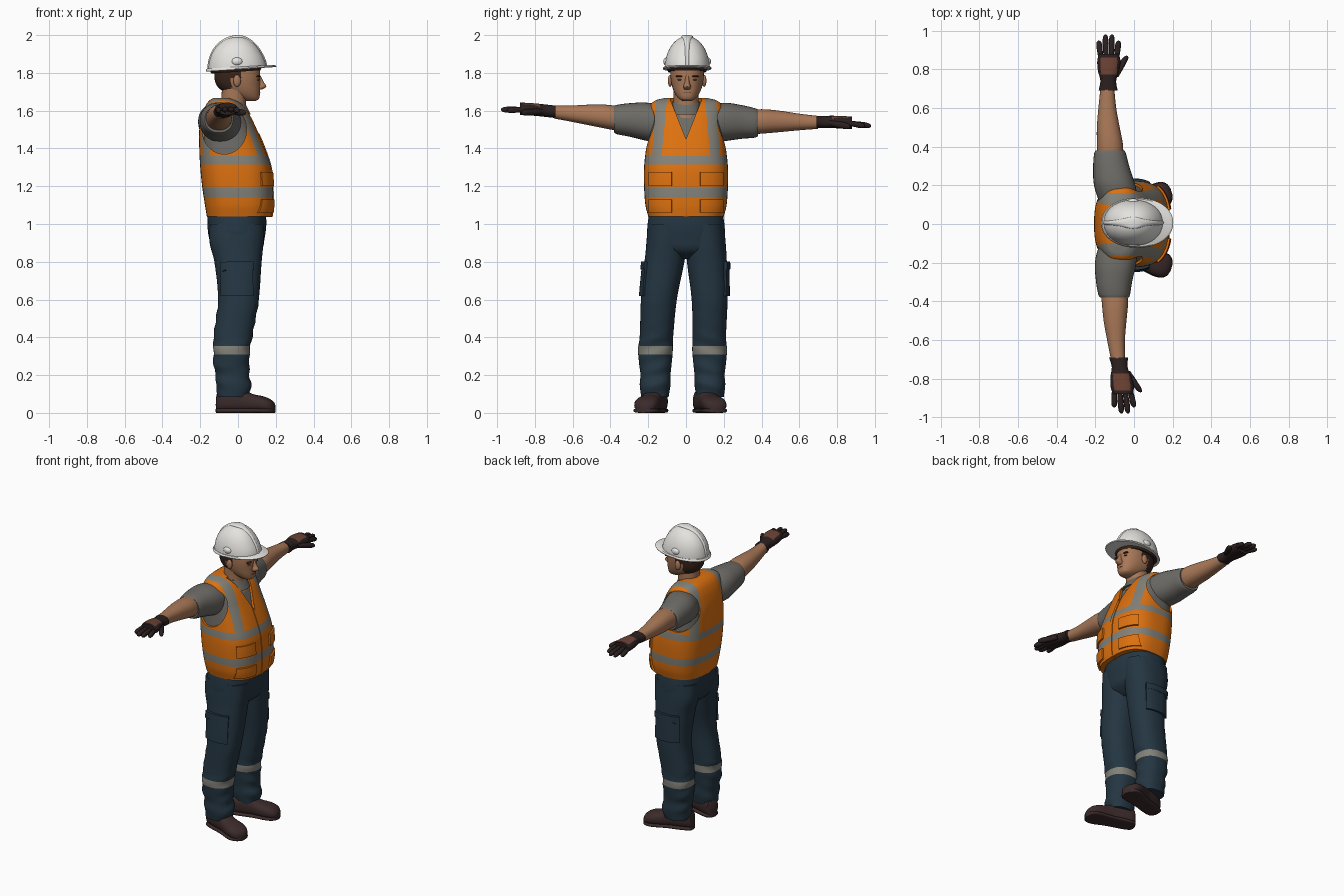
import bpy, bmesh, math
from mathutils import Vector, Matrix

if "Cube" in bpy.data.objects:
    bpy.data.objects.remove(bpy.data.objects["Cube"])


def paint(name, r, g, b):
    mat = bpy.data.materials.new(name)
    mat.diffuse_color = (r, g, b, 1)
    mat.use_nodes = True
    mat.node_tree.nodes["Principled BSDF"].inputs["Base Color"].default_value = mat.diffuse_color
    return mat


WHITE = paint("white", .78, .77, .74)
ORANGE = paint("orange", .72, .165, .005)
SHIRT = paint("shirt_grey", .15, .145, .13)
BAND = paint("reflective_grey", .225, .22, .19)
NAVY = paint("navy", .018, .037, .055)
BOOT = paint("boot_brown", .045, .024, .024)
GLOVE = paint("glove_dark", .024, .014, .014)
SKIN = paint("skin", .39, .185, .095)
HAIR = paint("hair_dark", .04, .018, .012)
PATCH = paint("patch_brown", .15, .055, .035)


def smooth_rows(secs, n):
    """Hermite-interpolate section rows; the first value is the position along the axis."""
    def slope(i, k):
        a, b = secs[max(i - 1, 0)], secs[min(i + 1, len(secs) - 1)]
        return (b[k] - a[k]) / (b[0] - a[0])
    rows = []
    for i, (p, q) in enumerate(zip(secs, secs[1:])):
        d = q[0] - p[0]
        for j in range(n):
            t = j / n
            u = 1 - t
            rows.append([p[0] + d * t] + [
                u*u*(1 + 2*t)*p[k] + t*u*u*d*slope(i, k) + t*t*(3 - 2*t)*q[k] - t*t*u*d*slope(i + 1, k)
                for k in range(1, len(p))])
    return rows + [list(secs[-1])]


def loft(axis, secs, seg=32, n=4, power=2.2):
    """Closed body through superellipse sections (t, a0, a1, b0, b1) or (t, a0, a1, half_b)."""
    bm = bmesh.new()
    rings = []
    for t, a0, a1, *b in smooth_rows(secs, n):
        b0, b1 = b if len(b) == 2 else (-b[0], b[0])
        ring = []
        for i in range(seg):
            c, s = math.cos(math.tau * i / seg), math.sin(math.tau * i / seg)
            p = (a0 + a1) / 2 + (a1 - a0) / 2 * math.copysign(abs(c) ** (2 / power), c)
            q = (b0 + b1) / 2 + (b1 - b0) / 2 * math.copysign(abs(s) ** (2 / power), s)
            ring.append(bm.verts.new({"x": (t, p, q), "y": (p, t, q), "z": (p, q, t)}[axis]))
        rings.append(ring)
    for r, q in zip(rings, rings[1:]):
        for i in range(seg):
            bm.faces.new((r[i], r[(i + 1) % seg], q[(i + 1) % seg], q[i]))
    bm.faces.new(rings[0])
    bm.faces.new(rings[-1])
    bmesh.ops.recalc_face_normals(bm, faces=bm.faces[:])
    return bm


def tube(secs, seg=32, n=4, flat=.95, limit=1):
    """Limb along y through sections (y, centre x, centre z, radius)."""
    return loft("y", [(y, x - r, x + r, z - min(r * flat, limit), z + min(r * flat, limit))
                      for y, x, z, r in secs], seg, n)


def cut(bm, co, no):
    bmesh.ops.bisect_plane(bm, geom=bm.verts[:] + bm.edges[:] + bm.faces[:], plane_co=co, plane_no=no)


def raise_faces(bm, test, h):
    """Lift a patch of faces off the surface, as a pocket or a placket."""
    faces = [f for f in bm.faces if test(f.calc_center_median())]
    ext = set(bmesh.ops.extrude_face_region(bm, geom=faces)["geom"])
    old = [f for f in faces if f.is_valid]
    if old:
        bmesh.ops.delete(bm, geom=old, context="FACES")
    bm.normal_update()
    moves = [(v, sum((f.normal for f in v.link_faces if f in ext), Vector()).normalized())
             for v in ext if isinstance(v, bmesh.types.BMVert)]
    for v, no in moves:
        v.co += no * h


def finish(bm, name, mats, rule=None):
    bm.normal_update()
    if rule:
        for f in bm.faces:
            f.material_index = rule(f.calc_center_median(), f.normal)
    me = bpy.data.meshes.new(name)
    bm.to_mesh(me)
    bm.free()
    ob = bpy.data.objects.new(name, me)
    bpy.context.collection.objects.link(ob)
    for m in mats:
        me.materials.append(m)
    return ob


def pair(bm, name, mats, place, rule=None):
    """Left part as built, right part mirrored and then shifted by place."""
    ob = finish(bm.copy(), "left_" + name, mats, rule)
    bm.free()
    bm = bmesh.new()
    bm.from_mesh(ob.data)
    for v in bm.verts:
        v.co += place(v.co)
        v.co.y *= -1
    bmesh.ops.recalc_face_normals(bm, faces=bm.faces[:])
    finish(bm, "right_" + name, mats)


def ball(name, mat, loc, scale):
    bm = bmesh.new()
    bmesh.ops.create_uvsphere(bm, u_segments=16, v_segments=10, radius=1,
                              matrix=Matrix.Translation(loc) @ Matrix.Diagonal((*scale, 1)))
    return finish(bm, name, [mat])


def subtract(ob, cutter):
    cutter.hide_render = True
    mod = ob.modifiers.new("opening", "BOOLEAN")
    mod.operation, mod.solver, mod.object = "DIFFERENCE", "EXACT", cutter
    bpy.context.view_layer.objects.active = ob
    bpy.ops.object.modifier_apply(modifier=mod.name)
    bpy.data.objects.remove(cutter)


# Vest with raised pockets, placket and reflective bands
torso = [(1.04, -.165, .18, .2), (1.1, -.175, .186, .215), (1.2, -.19, .184, .222), (1.3, -.2, .175, .222),
         (1.4, -.205, .142, .212), (1.5, -.205, .1, .202), (1.58, -.19, .062, .197),
         (1.63, -.17, .025, .188), (1.655, -.15, -.01, .16), (1.668, -.13, -.05, .11)]
vest = loft("z", torso, 64, 5, 2.7)
pockets, bands = ((1.2, 1.275), (1.06, 1.13)), ((1.14, 1.19), (1.315, 1.36))
for z in sum(pockets + bands, ()):
    cut(vest, (0, 0, z), (0, 0, 1))
for s in (1, -1):
    for y, slant in ((.13, .1), (.18, .07)):
        cut(vest, (0, s * y, 1.36), (0, s, slant))
    for y in (.012, .075, .19):
        cut(vest, (0, s * y, 1.2), (0, 1, 0))
for lo, hi in pockets:
    for s in (1, -1):
        raise_faces(vest, lambda c: c.x > 0 and .075 < s * c.y < .19 and lo < c.z < hi, .011)
raise_faces(vest, lambda c: c.x > 0 and abs(c.y) < .012 and c.z < 1.5, .004)


def vest_rule(c, n):
    d = c.z - 1.36
    return int(any(lo < c.z < hi for lo, hi in bands) or d > 0 and .13 - .1 * d < abs(c.y) < .18 - .07 * d)


vest = finish(vest, "vest", [ORANGE, BAND], vest_rule)

# Vest armholes and V neckline
for s in (1, -1):
    hole = loft("y", [(s * y, -.19, .045, 1.37, 1.63) for y in (.12, .35)], 48, 1, 2)
    subtract(vest, finish(hole, "armhole_cutter", [ORANGE]))
bm = bmesh.new()
front = bm.faces.new([bm.verts.new((-.03, y, z)) for y, z in ((0, 1.45), (.1, 1.7), (-.1, 1.7))])
ext = bmesh.ops.extrude_face_region(bm, geom=[front], use_keep_orig=True)["geom"]
bmesh.ops.translate(bm, verts=[v for v in ext if isinstance(v, bmesh.types.BMVert)], vec=(.33, 0, 0))
bmesh.ops.recalc_face_normals(bm, faces=bm.faces[:])
subtract(vest, finish(bm, "neckline_cutter", [ORANGE]))

# Shirt under the vest
e = .012
finish(loft("z", [(z - e / 2, a + e, b - e, h - e) for z, a, b, h in torso[1:]], 48, 4, 2.7), "shirt", [SHIRT])
finish(loft("z", [(1.58, -.11, .068, .085), (1.645, -.1, .035, .074)]), "shirt_collar", [SHIRT])


# Sleeves, bare arms and gloves; the right arm is held a little higher and further forward
def arm_shift(c):
    return Vector((max(c.y - .15, 0) * .1, 0 if c.y > .3 else -.0, max(c.y - .2, 0) * .11))


pair(tube([(.1, -.075, 1.525, .1), (.2, -.1, 1.54, .107), (.3, -.118, 1.54, .093),
           (.365, -.124, 1.535, .082), (.38, -.124, 1.535, .075)]), "sleeve", [SHIRT], arm_shift)
pair(tube([(.3, -.125, 1.535, .066), (.4, -.124, 1.543, .068), (.5, -.133, 1.543, .059),
           (.6, -.138, 1.54, .046), (.7, -.138, 1.538, .036)]), "arm", [SKIN], arm_shift)
pair(tube([(.69, -.134, 1.54, .049), (.74, -.133, 1.54, .041), (.79, -.132, 1.54, .054),
           (.84, -.13, 1.538, .06), (.88, -.13, 1.535, .052)], 40, 6, .9, .033), "glove", [GLOVE, PATCH], arm_shift,
     lambda c, n: int(n.z > .4 and .77 < c.y < .86 and abs(c.x + .13) < .042))


def finger(name, start, end, r):
    rows = []
    for t, k in ((0, .8), (.65, 1), (.88, .85), (.97, .5), (1, .15)):
        x, y, z = Vector(start).lerp(Vector(end), t)
        rows.append((y, x, z, r * k))
    pair(tube(rows, 12, 2, 1), name, [GLOVE], arm_shift)


for i in range(4):
    tip = .98 if i in (1, 2) else .948
    finger(f"finger_{i + 1}", (-.172 + .0275 * i, .855, 1.535), (-.182 + .034 * i, tip, 1.49 + tip * .03), .0155)
finger("thumb", (-.095, .76, 1.535), (-.038, .87, 1.515), .018)

# Trousers with cargo pockets and reflective leg bands
finish(loft("z", [(.815, -.06, .07, .06), (.86, -.125, .125, .17), (.92, -.152, .14, .203),
                  (1.0, -.162, .15, .203), (1.08, -.158, .145, .19)], 48, 4, 2.4), "trouser_hips", [NAVY])
leg = loft("z", [(1.0, -.15, .14, 0, .2), (.9, -.15, .135, 0, .21), (.8, -.125, .125, .005, .216),
                 (.6, -.106, .11, .03, .22), (.4, -.13, .075, .035, .212), (.33, -.13, .062, .033, .217),
                 (.25, -.13, .06, .04, .21), (.2, -.118, .06, .045, .204), (.15, -.117, .07, .045, .208),
                 (.085, -.105, .058, .055, .2)], 40, 5, 2.3)
for z in (.31, .355, .62, .75, .8):
    cut(leg, (0, 0, z), (0, 0, 1))
for x in (-.085, .075):
    cut(leg, (x, 0, 0), (1, 0, 0))
for lo, hi, h in ((.62, .75, .012), (.75, .8, .018)):
    raise_faces(leg, lambda c: c.y > .15 and -.085 < c.x < .075 and lo < c.z < hi, h)
for v in leg.verts:
    v.co.x += .003 * math.sin(v.co.z * 75 + v.co.y * 25) * (v.co.z < .6)
bmesh.ops.recalc_face_normals(leg, faces=leg.faces[:])
pair(leg, "trouser_leg", [NAVY, BAND], lambda c: Vector((0, .037 * min(max((.85 - c.z) * 2, 0), 1), 0)),
     lambda c, n: int(.31 < c.z < .355))

# Boots with soles, toes turned out
boot = [(-.115, .02, .08), (-.105, .042, .115), (-.03, .052, .13), (.03, .052, .122), (.08, .057, .1),
        (.13, .064, .09), (.17, .06, .076), (.195, .042, .058), (.205, .015, .04)]
for name, grow, power in (("boot", 1, 2.5), ("sole", 1.06, 3.5)):
    bm = loft("x", [(x, -h * grow, h * grow, .006 if grow == 1 else 0, z if grow == 1 else .024)
                    for x, h, z in boot], 32, 3, power)
    bm.transform(Matrix.Translation((-.002, .107, 0)) @ Matrix.Rotation(math.radians(17), 4, "Z"))
    pair(bm, name, [BOOT], lambda c: Vector((0, .06, 0)))

# Neck, head and face
finish(loft("z", [(1.56, -.1, .06, .075), (1.63, -.09, .042, .066), (1.72, -.085, .05, .066)]), "neck", [SKIN])
head = [finish(loft("z", [(1.652, .04, .095, .025), (1.662, .01, .11, .042), (1.69, -.06, .116, .064),
                          (1.73, -.11, .117, .08), (1.78, -.125, .118, .088), (1.85, -.12, .112, .088)], 48, 6, 2.3),
               "head", [SKIN, HAIR],
               lambda c, n: int(c.x < -.035 and c.z > 1.695 or c.x < .012 and c.z > 1.775))]
head.append(finish(loft("z", [(1.712, .09, .128, .016), (1.728, .09, .15, .02), (1.75, .09, .137, .013),
                              (1.785, .09, .12, .01)], 16), "nose", [SKIN]))
head.append(ball("mouth", PATCH, (.109, 0, 1.695), (.009, .024, .004)))
for side, s in (("left", 1), ("right", -1)):
    head.append(ball(side + "_ear", SKIN, (-.005, s * .09, 1.758), (.02, .012, .032)))
    head.append(ball(side + "_eyebrow", HAIR, (.106, s * .04, 1.782), (.012, .022, .005)))
    head.append(ball(side + "_eye", PATCH, (.106, s * .038, 1.764), (.008, .014, .005)))
    head.append(ball(side + "_hat_boss", WHITE, (-.005, s * .108, 1.86), (.03, .018, .022)))


# Hard hat: domed shell with a crown ridge, brim and lining
def dome(grow, width):
    rows = []
    for i in range(13):
        a = math.radians(min(i * 7.5, 88))
        c, s = math.cos(a), math.sin(a)
        rows.append((1.82 + (.174 + grow) * s, -(.157 + grow) * c, (.15 + grow) * c - .02 * s * c,
                     min(width, .119 * c + grow)))
    return loft("z", rows, 48, 2, 2.1)


brim = loft("z", [(1.818, -.168, .2, .127), (1.824, -.17, .203, .129), (1.832, -.164, .192, .123)], 56, 2, 2.1)
lining = loft("z", [(1.806, -.14, .118, .1), (1.82, -.15, .125, .108)], 40, 2)
for bm, name, mat in ((dome(0, 1), "hat_shell", WHITE), (dome(.006, .03), "hat_ridge", WHITE),
                      (brim, "hat_brim", WHITE), (lining, "hat_lining", HAIR)):
    for v in bm.verts:  # the rim rises toward the front
        v.co.z += .065 * v.co.x * max(0, min(1, (1.9 - v.co.z) / .08))
    head.append(finish(bm, name, [mat]))
for ob in head:
    ob.location.y = .006

# Smooth shading with crisp folds and edges
for ob in bpy.data.objects:
    ob.select_set(True)
bpy.context.view_layer.objects.active = head[0]
bpy.ops.object.shade_smooth_by_angle(angle=math.radians(40))
